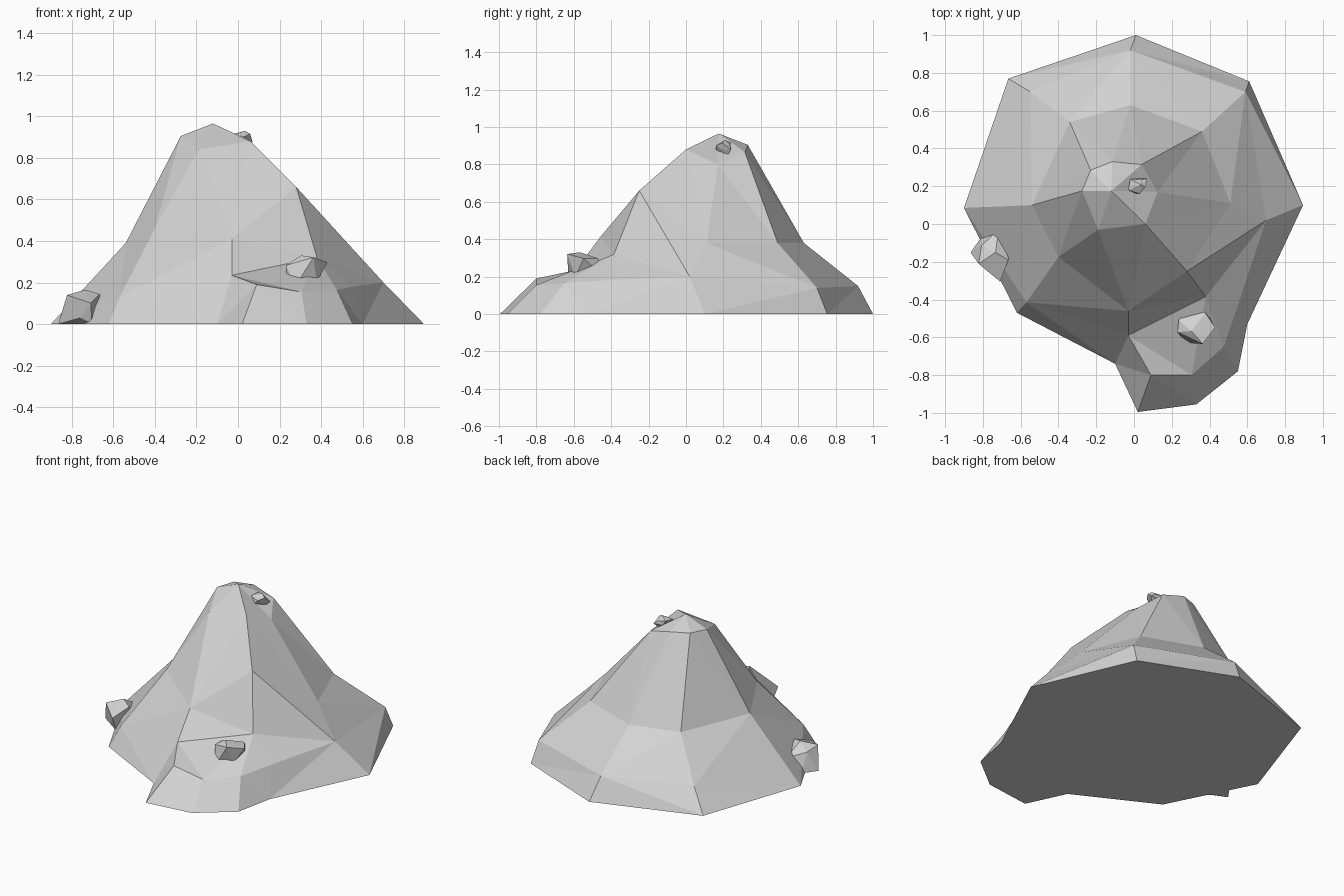
import bpy
import bmesh
import random
from mathutils import Vector
from mathutils.geometry import delaunay_2d_cdt

default_cube = bpy.data.objects.get("Cube")
if default_cube:
    bpy.data.objects.remove(default_cube, do_unlink=True)

# One pale stone colour
stone = bpy.data.materials.new("pale_grey_stone")
stone.use_nodes = True
stone_colour = (0.65, 0.65, 0.65, 1)
stone.diffuse_color = stone_colour
stone.node_tree.nodes["Principled BSDF"].inputs["Base Color"].default_value = stone_colour


def finish(bm, name):
    """Turn a bmesh into a flat shaded stone object."""
    bmesh.ops.recalc_face_normals(bm, faces=bm.faces[:])
    mesh = bpy.data.meshes.new(name)
    bm.to_mesh(mesh)
    bm.free()
    mesh.materials.append(stone)
    obj = bpy.data.objects.new(name, mesh)
    bpy.context.scene.collection.objects.link(obj)
    return obj


# Ridge lines of the mountain, each climbing from a corner of the base
peak = (-.12, .175, .965)
left_top = (-.275, .175, .905)
ledge_back = (-.03, -.59, .235)
ledge_wall = (-.03, -.46, .41)
ledge_side = (.38, -.385, .32)
ridges = {
    "side": [(-.9, .085, 0), (-.54, .1, .39), left_top, peak],
    "front_side": [(-.62, -.47, 0), (-.57, -.415, .13), (-.4, -.175, .46), left_top],
    "notch": [(-.1, -.74, 0), ledge_back, ledge_wall, (-.19, -.03, .84), peak],
    "ledge_tip": [(.02, -.995, 0), (.09, -.8, .19), ledge_back],
    "ledge_front": [(.33, -.955, 0), (.305, -.8, .155)],
    "ledge_corner": [(.55, -.78, 0), (.475, -.65, .165), ledge_side],
    "front": [(.6, -.53, 0), (.55, -.43, .18), ledge_side, (.28, -.25, .66), (.06, 0, .88), peak],
    "flank": [(.895, .1, 0), (.7, .02, .2), (.51, .11, .38), (.125, .17, .8), peak],
    "back_flank": [(.61, .755, 0), (.59, .7, .14), (.36, .49, .38), (.04, .315, .865), peak],
    "back": [(.01, 1, 0), (-.02, .92, .15), (-.02, .63, .38), (-.115, .33, .905), peak],
    "back_side": [(-.665, .77, 0), (-.55, .7, .14), (-.34, .54, .38), (-.23, .285, .91), peak],
}

# Creases that run around the mountain
creases = [
    [ledge_back, ledge_side],
    [ledge_wall, ledge_side],
    [ridges["ledge_tip"][1], ridges["ledge_front"][1], ridges["ledge_corner"][1], ridges["front"][1]],
]
rear = [ridges[key] for key in ("flank", "back_flank", "back", "back_side")]
creases += [list(level) for level in list(zip(*rear))[1:-1]]


def build_mountain():
    points, edges = [], []

    def index(point):
        if point not in points:
            points.append(point)
        return points.index(point)

    for line in list(ridges.values()) + creases:
        ids = [index(p) for p in line]
        edges.extend(zip(ids, ids[1:]))
    outline = [index(line[0]) for line in ridges.values()]

    # Fill the slopes between the ridges with triangles
    flat, _, faces, source, _, _ = delaunay_2d_cdt(
        [Vector(p[:2]) for p in points], edges, [outline], 1, 1e-5)
    bm = bmesh.new()
    verts = []
    for co, origin in zip(flat, source):
        height = points[origin[0]][2] if origin and origin[0] < len(points) else 0
        verts.append(bm.verts.new((co.x, co.y, height)))
    for face in faces:
        bm.faces.new([verts[i] for i in face])

    # Flat underside
    rim = [e for e in bm.edges if e.is_boundary]
    bmesh.ops.holes_fill(bm, edges=rim, sides=0)
    finish(bm, "mountain")


def build_boulder(name, low, high, seed):
    """Irregular faceted stone that fills the box from low to high."""
    rng = random.Random(seed)
    bm = bmesh.new()
    bmesh.ops.create_icosphere(bm, subdivisions=1, radius=1)
    for v in bm.verts:
        v.co += Vector([rng.uniform(-.3, .3) for _ in range(3)])
    for axis in range(3):
        values = [v.co[axis] for v in bm.verts]
        start, span = min(values), max(values) - min(values)
        for v in bm.verts:
            part = (v.co[axis] - start) / span
            v.co[axis] = low[axis] + part * (high[axis] - low[axis])
    # Rest on the ground
    for v in bm.verts:
        v.co.z = max(v.co.z, 0)
    finish(bm, name)


build_mountain()
build_boulder("side_boulder", (-.865, -.305, -.06), (-.655, -.03, .165), 4)
build_boulder("ledge_boulder", (.23, -.635, .165), (.43, -.43, .33), 7)
build_boulder("summit_stone", (-.03, .16, .84), (.07, .24, .93), 2)
